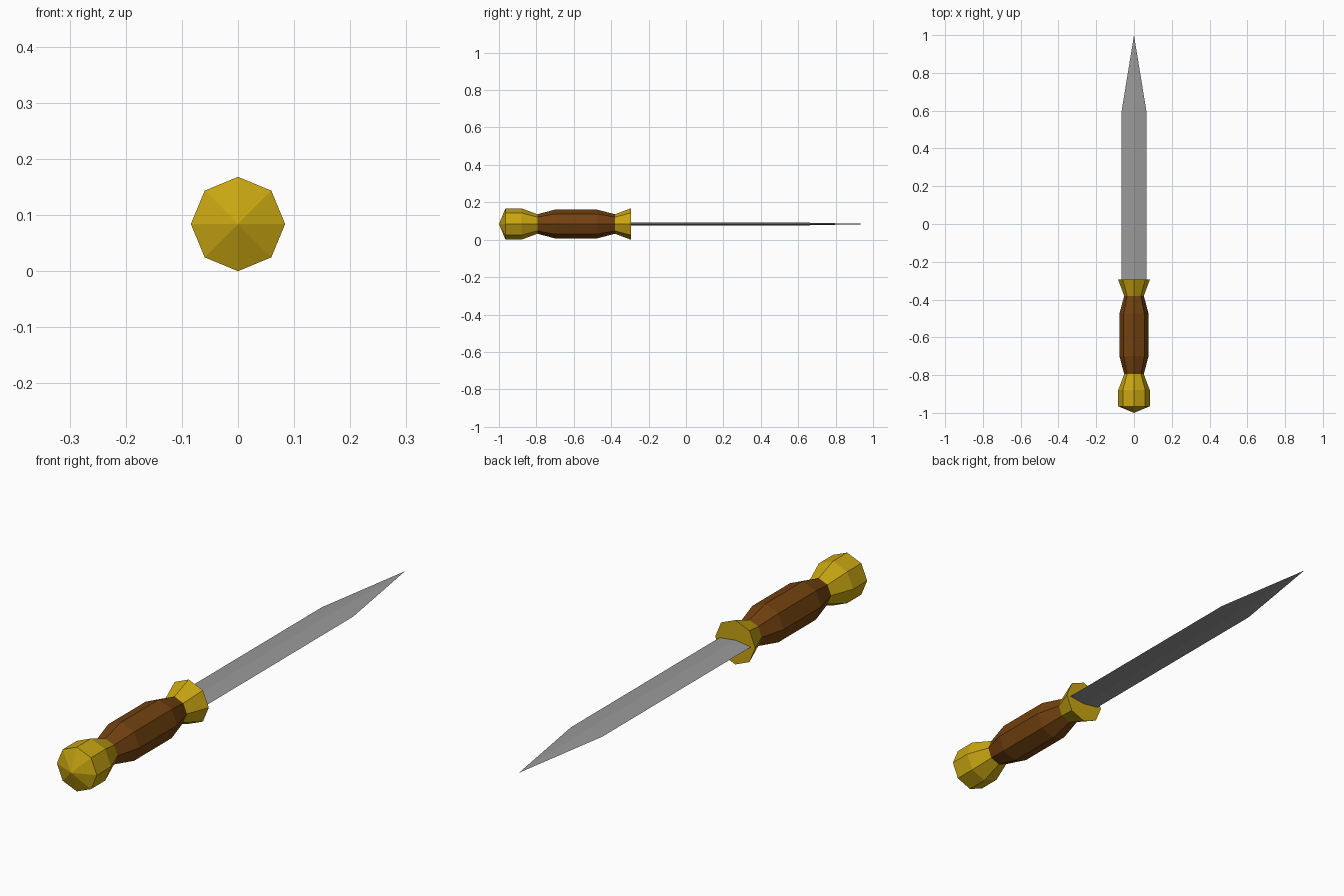
import bpy
import bmesh
import math

AXIS_Z = 0.084
SIDES = 8

cube = bpy.data.objects.get("Cube")
if cube:
    bpy.data.objects.remove(cube, do_unlink=True)


def make_material(name, color):
    mat = bpy.data.materials.new(name)
    mat.use_nodes = True
    mat.diffuse_color = (*color, 1)
    mat.node_tree.nodes["Principled BSDF"].inputs["Base Color"].default_value = (*color, 1)
    return mat


def finish(name, bm, mat):
    bmesh.ops.recalc_face_normals(bm, faces=bm.faces)
    mesh = bpy.data.meshes.new(name)
    bm.to_mesh(mesh)
    bm.free()
    mesh.materials.append(mat)
    obj = bpy.data.objects.new(name, mesh)
    obj.location.z = AXIS_Z
    bpy.context.collection.objects.link(obj)
    return obj


def loft(bm, rings):
    for a, b in zip(rings, rings[1:]):
        n = len(a)
        for i in range(n):
            j = (i + 1) % n
            bm.faces.new((a[i], a[j], b[j], b[i]))


def cone_to(bm, ring, point):
    tip = bm.verts.new(point)
    for i, v in enumerate(ring):
        bm.faces.new((v, ring[(i + 1) % len(ring)], tip))


def turned_part(name, profile, mat, tip_y=None):
    """Octagonal turned part along y from (y, radius) pairs."""
    bm = bmesh.new()
    angles = [math.tau * i / SIDES for i in range(SIDES)]
    rings = [[bm.verts.new((r * math.cos(a), y, r * math.sin(a))) for a in angles]
             for y, r in profile]
    loft(bm, rings)
    if tip_y is None:
        bm.faces.new(rings[0])
    else:
        cone_to(bm, rings[0], (0, tip_y, 0))
    bm.faces.new(rings[-1])
    return finish(name, bm, mat)


gold = make_material("gold", (0.58, 0.38, 0.006))
wood = make_material("brown wood", (0.17, 0.054, 0.005))
steel = make_material("grey steel", (0.32, 0.32, 0.32))

# Hilt
turned_part("pommel", [(-0.965, 0.084), (-0.88, 0.084), (-0.795, 0.052)], gold, tip_y=-1.0)
turned_part("grip", [(-0.795, 0.052), (-0.70, 0.077), (-0.475, 0.077), (-0.38, 0.052)], wood)
turned_part("guard", [(-0.38, 0.052), (-0.295, 0.084)], gold)

# Blade with a shallow diamond section, tapering to a point
bm = bmesh.new()
half_width, half_thick = 0.066, 0.008
rings = [[bm.verts.new((x, y, z)) for x, z in
          ((half_width, 0), (0, half_thick), (-half_width, 0), (0, -half_thick))]
         for y in (-0.31, 0.595)]
loft(bm, rings)
bm.faces.new(rings[0])
cone_to(bm, rings[1], (0, 1.0, 0))
finish("blade", bm, steel)
